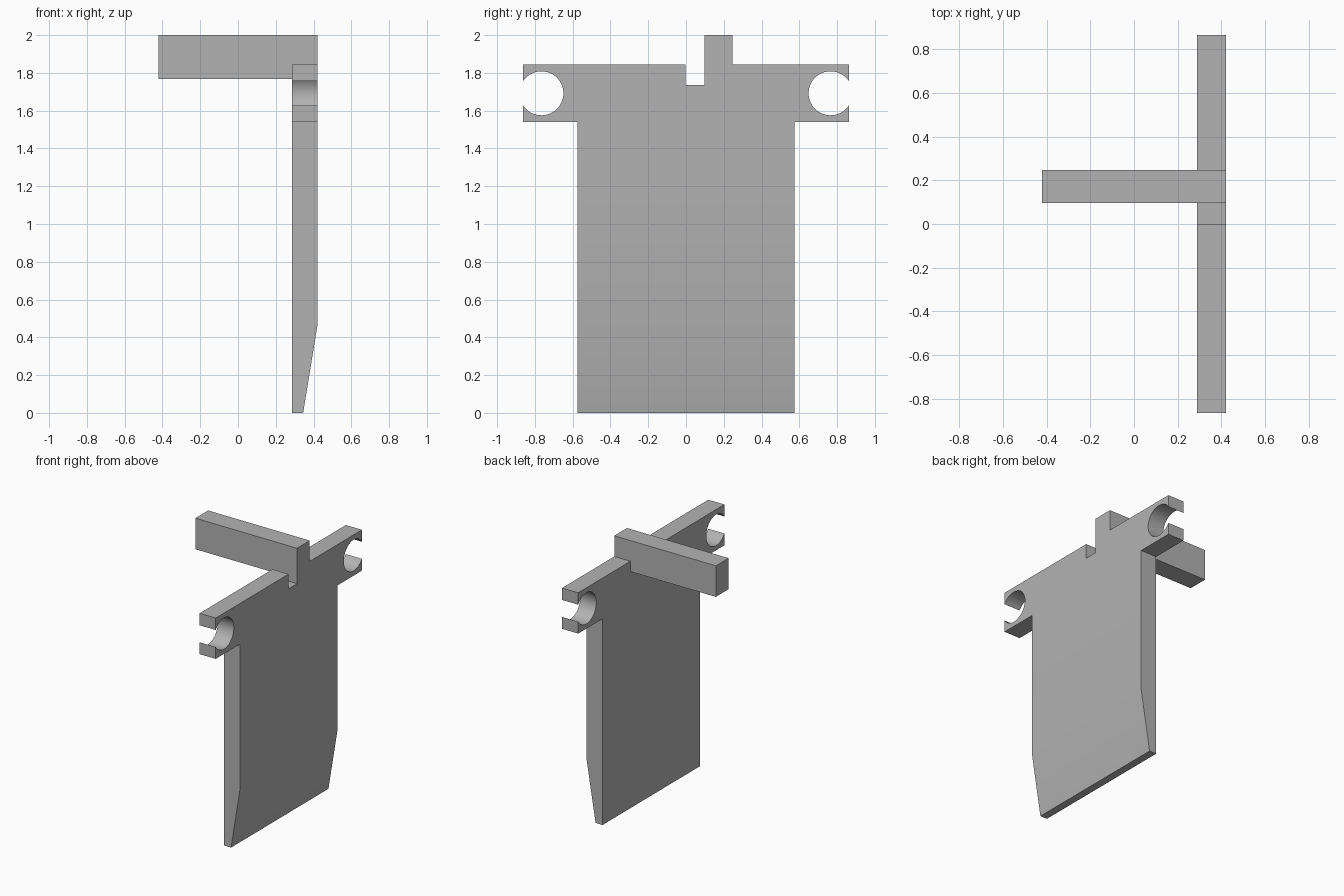
import bpy, bmesh, math
from mathutils import Vector

cube = bpy.data.objects.get("Cube")
if cube:
    bpy.data.objects.remove(cube, do_unlink=True)

grey = bpy.data.materials.new("plain grey")
grey.use_nodes = True
COLOR = (0.45, 0.45, 0.45, 1)
grey.diffuse_color = COLOR
grey.node_tree.nodes["Principled BSDF"].inputs["Base Color"].default_value = COLOR

BACK, FRONT = 0.287, 0.42      # plate thickness range along x
TOP, SHOULDER, HALF = 1.845, 1.54, 0.863
TAB_IN, TAB_OUT = 0.097, 0.247


def finish(bm, name):
    bmesh.ops.recalc_face_normals(bm, faces=bm.faces)
    mesh = bpy.data.meshes.new(name)
    bm.to_mesh(mesh)
    bm.free()
    mesh.materials.append(grey)
    obj = bpy.data.objects.new(name, mesh)
    bpy.context.collection.objects.link(obj)
    bpy.ops.object.select_all(action='DESELECT')
    obj.select_set(True)
    bpy.context.view_layer.objects.active = obj
    bpy.ops.object.shade_smooth_by_angle(angle=math.radians(30))
    return obj


def prism(outline, x0, x1):
    """Extrude a (y, z) outline along x."""
    bm = bmesh.new()
    face = bm.faces.new([bm.verts.new((x0, y, z)) for y, z in outline])
    ext = bmesh.ops.extrude_face_region(bm, geom=[face], use_keep_orig=True)
    moved = [v for v in ext["geom"] if isinstance(v, bmesh.types.BMVert)]
    bmesh.ops.translate(bm, verts=moved, vec=(x1 - x0, 0, 0))
    return bm


# Side of the plate with a round socket that opens outwards
cy, cz, r, steps = 0.7655, 1.692, 0.1165, 40
a = math.acos((HALF - cy) / r)
angles = [-a - (2 * math.pi - 2 * a) * i / steps for i in range(steps + 1)]
side = [(0.575, 0), (0.575, SHOULDER), (HALF, SHOULDER)]
side += [(cy + r * math.cos(t), cz + r * math.sin(t)) for t in angles]
side += [(HALF, TOP)]

# Top edge with the raised tab and the notch beside it
top = [(TAB_OUT, TOP), (TAB_OUT, 2), (TAB_IN, 2),
       (TAB_IN, 1.735), (-0.003, 1.735), (-0.003, TOP)]
outline = side + top + [(-y, z) for y, z in reversed(side)]

# Plate, tapered to a thin lower edge
bm = prism(outline, BACK, FRONT)
bmesh.ops.bisect_plane(bm, geom=bm.verts[:] + bm.edges[:] + bm.faces[:],
                       plane_co=Vector((0, 0, 0.46)), plane_no=Vector((0, 0, 1)))
for v in bm.verts:
    if v.co.z < 0.01 and v.co.x > FRONT - 0.01:
        v.co.x = 0.345
finish(bm, "plate")

# Arm reaching out from the tab
arm = [(TAB_IN, 1.768), (TAB_OUT, 1.768), (TAB_OUT, 2), (TAB_IN, 2)]
finish(prism(arm, -0.42, BACK), "arm")
